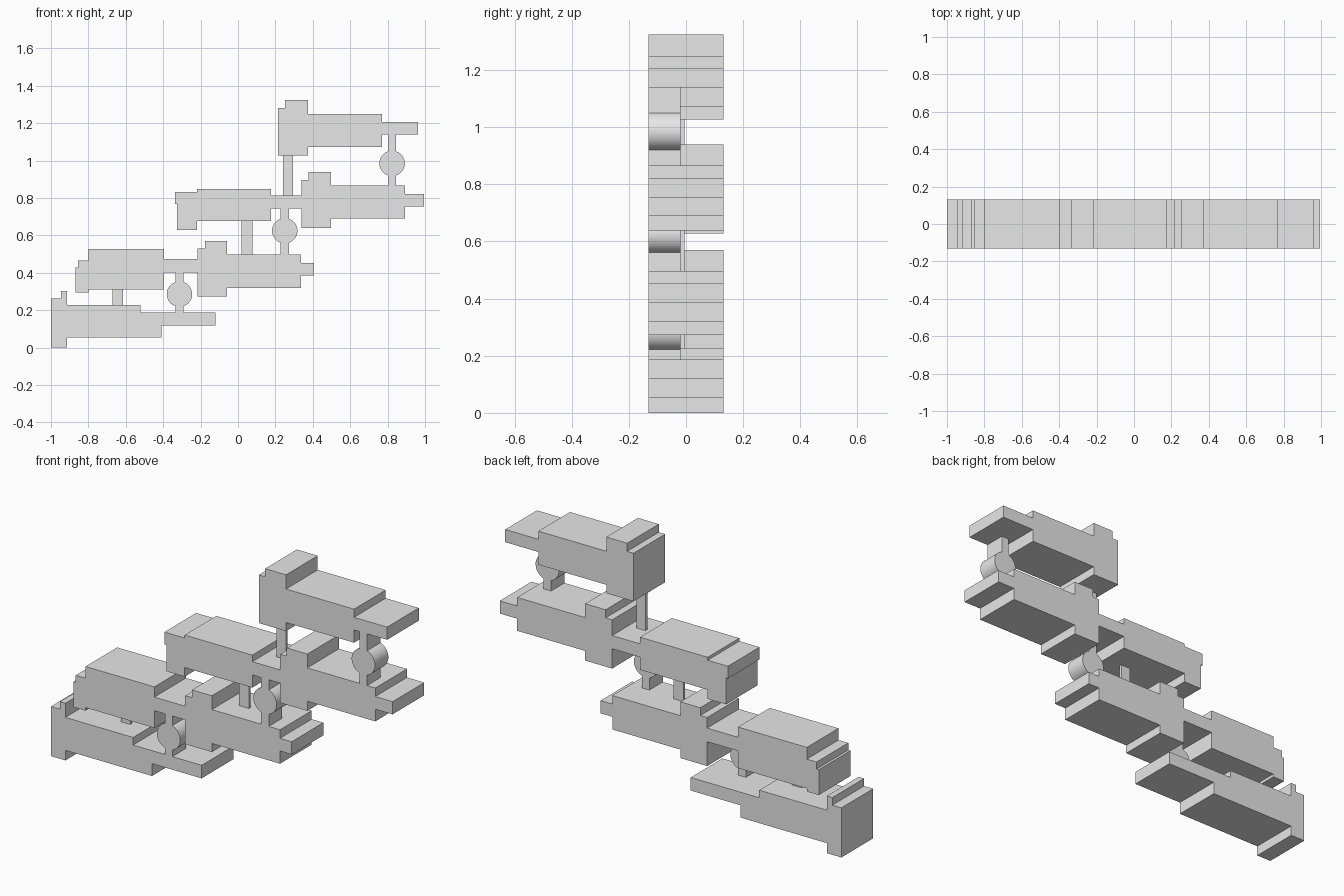
import bpy
import bmesh
from math import sin, cos, asin, pi, radians

default_cube = bpy.data.objects.get("Cube")
if default_cube:
    bpy.data.objects.remove(default_cube, do_unlink=True)

# One plain grey for every part
grey = bpy.data.materials.new("plain grey")
grey.use_nodes = True
colour = (0.8, 0.8, 0.8, 1.0)
grey.diffuse_color = colour
for node in grey.node_tree.nodes:
    if node.type == "BSDF_PRINCIPLED":
        node.inputs["Base Color"].default_value = colour

HALF_DEPTH = 0.132
PIN_BACK = -0.02
POST_BACK = -0.006


def extrude_outline(name, outline, front, back, smooth=False):
    """Make a solid from an x-z outline, running from front to back in y."""
    bm = bmesh.new()
    face = bm.faces.new([bm.verts.new((x, front, z)) for x, z in outline])
    result = bmesh.ops.extrude_face_region(bm, geom=[face], use_keep_orig=True)
    moved = [v for v in result["geom"] if isinstance(v, bmesh.types.BMVert)]
    bmesh.ops.translate(bm, verts=moved, vec=(0, back - front, 0))
    bmesh.ops.recalc_face_normals(bm, faces=bm.faces)
    mesh = bpy.data.meshes.new(name)
    bm.to_mesh(mesh)
    bm.free()
    mesh.materials.append(grey)
    part = bpy.data.objects.new(name, mesh)
    bpy.context.collection.objects.link(part)
    if smooth:
        bpy.ops.object.select_all(action="DESELECT")
        part.select_set(True)
        bpy.context.view_layer.objects.active = part
        bpy.ops.object.shade_smooth_by_angle(angle=radians(30))
    return part


def stepped_outline(start, columns):
    """Outline of touching columns, each given as (right end, bottom, top)."""
    lower, upper = [], []
    left = start
    for right, bottom, top in columns:
        for side, height in ((lower, bottom), (upper, top)):
            if side and side[-1][1] == height:
                side[-1] = (right, height)
            else:
                side += [(left, height), (right, height)]
        left = right
    return lower + upper[::-1]


def link_block(name, start, columns):
    extrude_outline(name, stepped_outline(start, columns),
                    -HALF_DEPTH, HALF_DEPTH)


def round_pin(name, x, z, bottom, top, radius=0.068, neck=0.022, steps=24):
    """A disc with a narrow neck above and below, drawn as one outline."""
    gap = asin(neck / radius)
    sweep = [gap + (pi - 2 * gap) * i / steps for i in range(steps + 1)]
    right = [(neck, top - z)]
    right += [(radius * sin(a), radius * cos(a)) for a in sweep]
    right += [(neck, bottom - z)]
    left = [(-u, v) for u, v in reversed(right)]
    left[0], left[-1] = (-neck, bottom - z), (-neck, top - z)
    extrude_outline(name, [(x + u, z + v) for u, v in right + left],
                    -HALF_DEPTH, PIN_BACK, smooth=True)


def thin_post(name, left, right, bottom, top):
    extrude_outline(name, stepped_outline(left, [(right, bottom, top)]),
                    PIN_BACK, POST_BACK)


# Lowest link: end wall, body and flat tongue
link_block("bottom_link", -1.0, [
    (-0.947, 0.0, 0.262), (-0.915, 0.0, 0.302),
    (-0.52, 0.053, 0.227), (-0.41, 0.053, 0.187), (-0.12, 0.118, 0.187)])

# Middle links: hooked body, thin bridge, tall head, body and tongue
link_block("lower_middle_link", -0.868, [
    (-0.855, 0.294, 0.428), (-0.798, 0.294, 0.465), (-0.396, 0.31, 0.527),
    (-0.216, 0.401, 0.473), (-0.176, 0.273, 0.529), (-0.06, 0.273, 0.57),
    (0.338, 0.318, 0.497), (0.406, 0.385, 0.452)])
link_block("upper_middle_link", -0.337, [
    (-0.326, 0.767, 0.832), (-0.219, 0.628, 0.832), (0.176, 0.676, 0.848),
    (0.339, 0.743, 0.813), (0.377, 0.639, 0.896), (0.497, 0.639, 0.939),
    (0.894, 0.69, 0.866), (0.995, 0.754, 0.821)])

# Highest link: tall head, body and tongue
link_block("top_link", 0.214, [
    (0.251, 1.027, 1.281), (0.373, 1.027, 1.324),
    (0.77, 1.072, 1.249), (0.963, 1.139, 1.206)])

# Round pins between neighbouring links
round_pin("lower_round_pin", -0.313, 0.286, 0.187, 0.401)
round_pin("middle_round_pin", 0.25, 0.625, 0.497, 0.743)
round_pin("upper_round_pin", 0.824, 0.985, 0.866, 1.139)

# Thin posts just behind the pins
thin_post("lower_post", -0.67, -0.615, 0.227, 0.31)
thin_post("middle_post", 0.02, 0.078, 0.497, 0.676)
thin_post("upper_post", 0.24, 0.294, 0.813, 1.027)
